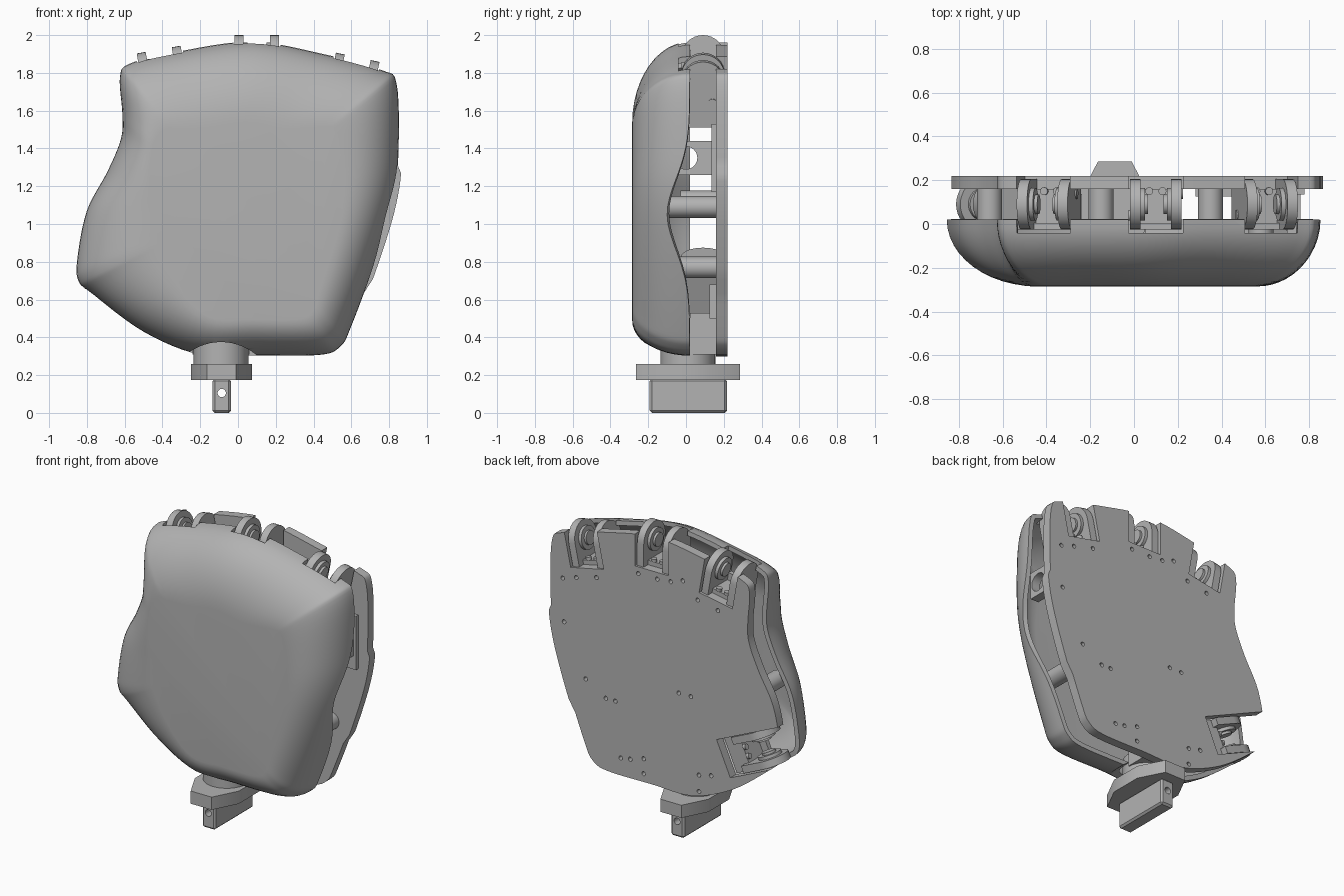
import bpy, bmesh
from math import sin, cos, asin, pi, exp, radians
from mathutils import Matrix, Vector

if "Cube" in bpy.data.objects:
    bpy.data.objects.remove(bpy.data.objects["Cube"])

grey = bpy.data.materials.new("plain_grey")
grey.use_nodes = True
grey.diffuse_color = (0.45, 0.45, 0.45, 1)
grey.node_tree.nodes["Principled BSDF"].inputs["Base Color"].default_value = (0.45, 0.45, 0.45, 1)
I = Matrix.Identity(4)


def add(name, bm, M=I, recalc=True):
    if recalc:
        bmesh.ops.recalc_face_normals(bm, faces=bm.faces)
    mesh = bpy.data.meshes.new(name)
    bm.to_mesh(mesh)
    bm.free()
    mesh.materials.append(grey)
    ob = bpy.data.objects.new(name, mesh)
    ob.matrix_world = M
    bpy.context.collection.objects.link(ob)
    return ob


def box(name, x, y, z, M=I, bevel=0):
    """Box from (low, high) pairs."""
    bm = bmesh.new()
    bmesh.ops.create_cube(bm, size=1)
    for v in bm.verts:
        for i, (lo, hi) in enumerate((x, y, z)):
            v.co[i] = hi if v.co[i] > 0 else lo
    if bevel:
        bmesh.ops.bevel(bm, geom=bm.edges[:], offset=bevel, segments=1, affect='EDGES')
    return add(name, bm, M)


def rod(name, a, b, r, M=I, sides=32):
    """Cylinder between two points."""
    a, b = Vector(a), Vector(b)
    bm = bmesh.new()
    T = Matrix.Translation((a + b) / 2) @ (b - a).to_track_quat('Z', 'Y').to_matrix().to_4x4()
    bmesh.ops.create_cone(bm, cap_ends=True, segments=sides, radius1=r, radius2=r,
                          depth=(b - a).length, matrix=T)
    return add(name, bm, M)


def prism(name, pts, axis, lo, hi, M=I):
    """Closed 2D outline extruded along one axis."""
    bm = bmesh.new()

    def vert(p, d):
        co = [p[0], p[1]]
        co.insert(axis, d)
        return bm.verts.new(co)
    face = bm.faces.new([vert(p, lo) for p in pts])
    ext = bmesh.ops.extrude_face_region(bm, geom=[face])
    for v in ext["geom"]:
        if isinstance(v, bmesh.types.BMVert):
            v.co[axis] = hi
    return add(name, bm, M)


def apply(ob, mod):
    bpy.context.view_layer.objects.active = ob
    bpy.ops.object.modifier_apply(modifier=mod.name)


def cut(ob, cutters):
    for c in cutters:
        c.hide_render = True
        m = ob.modifiers.new("cut", 'BOOLEAN')
        m.operation, m.solver, m.object = 'DIFFERENCE', 'EXACT', c
        apply(ob, m)
        bpy.data.objects.remove(c)


def spline(pts, n=6):
    """Closed Catmull-Rom curve."""
    out, k = [], len(pts)
    P = [Vector(p) for p in pts]
    for i in range(k):
        a, b, c, d = (P[(i + j) % k] for j in (-1, 0, 1, 2))
        for s in range(n):
            t = s / n
            out.append(0.5 * (2 * b + (c - a) * t + (2 * a - 5 * b + 4 * c - d) * t * t
                              + (3 * b - a - 3 * c + d) * t ** 3))
    return out


# Palm outline: x, z and how far the rounded front draws in
outline = spline([
    (-.625, 1.78, .4), (-.57, 1.85, .46), (-.33, 1.91, .5), (.07, 1.965, .5), (.45, 1.9, .5),
    (.76, 1.815, .42), (.84, 1.74, .38), (.85, 1.4, .34), (.825, 1.14, .32), (.74, .84, .3),
    (.6, .46, .28), (.54, .35, .26), (.43, .307, .24), (.1, .305, .24), (-.2, .308, .25),
    (-.5, .43, .36), (-.77, .63, .46), (-.845, .7, .48), (-.85, .82, .48), (-.8, 1.07, .44),
    (-.69, 1.28, .32), (-.62, 1.45, .26), (-.612, 1.58, .28)])

# Cover: rounded shell with a dipped rim on one side
bm = bmesh.new()
rings, steps = [], 12
for s in range(steps + 1):
    ring = []
    for x, z, f in outline:
        dip = .12 * exp(-((z - 1.05) / .27) ** 2) if x > 0.3 else 0
        a0 = asin(dip / .305)
        a = a0 + (pi / 2 - a0) * s / steps
        k = 1 - f * (1 - cos(a))
        ring.append(bm.verts.new((x * k, .02 - .305 * sin(a), 1.1 + (z - 1.1) * k)))
    rings.append(ring)
n = len(outline)
for r0, r1 in zip(rings, rings[1:]):
    for i in range(n):
        j = (i + 1) % n
        bm.faces.new((r0[i], r0[j], r1[j], r1[i]))
cap = bm.faces.new(rings[-1])
bmesh.ops.recalc_face_normals(bm, faces=bm.faces)
cap.normal_update()
if cap.normal.y > 0:
    bmesh.ops.reverse_faces(bm, faces=bm.faces[:])
cover = add("palm_cover", bm, recalc=False)
shell = cover.modifiers.new("shell", 'SOLIDIFY')
shell.thickness, shell.offset = .03, -1
apply(cover, shell)

# Back plate
edge = [(x + (.02 if x > .6 and .7 < z < 1.3 else 0), z) for x, z, f in outline]
plate = prism("back_plate", edge, 1, .16, .22)

# Joint mounts: pivot x, pivot z, lean
joints = {"right_finger": (-.4, 1.81, -10), "middle_finger": (.1, 1.885, 0),
          "left_finger": (.61, 1.77, 12), "thumb": (-.66, .72, -66)}
plate_cuts, cover_cuts = [], []
for name, (px, pz, lean) in joints.items():
    M = Matrix.Translation((px, .09, pz)) @ Matrix.Rotation(radians(lean), 4, 'Y')
    reach = .25 if name == "thumb" else .15
    plate_cuts.append(box("notch", (-.125, .125), (.03, .2), (-reach, .5), M))
    if name != "thumb":
        cover_cuts.append(box("rim_notch", (-.125, .125), (-.13, .2), (-.15, .5), M))
    arch = [(-.115, -.15)] + [(-.115 * cos(i * pi / 16), .115 * sin(i * pi / 16))
                              for i in range(17)] + [(.115, -.15)]
    for side in (-1, 1):
        lo, hi = sorted((side * .07, side * .118))
        prism(name + "_cheek", arch, 0, lo, hi, M)
        rod(name + "_bearing", (side * .05, 0, 0), (side * .075, 0, 0), .075, M)
        rod(name + "_pin", (side * .035, 0, 0), (side * .055, 0, 0), .045, M)
        rod(name + "_screw", (side * .118, side * .05, -.11), (side * .124, side * .05, -.11), .025, M, 16)
        rod(name + "_base_screw", (side * .03, .06, -.12), (side * .03, .06, -.1), .018, M, 16)
    box(name + "_base", (-.118, .118), (-.1, .07), (-.24, -.12), M)
    box(name + "_ledge", (-.07, .07), (-.115, -.085), (-.13, -.07), M)

# Screw holes in the back plate
for x, z in [(.75, 1.22), (.59, .88), (.44, .79), (.37, .79), (-.1, .97), (-.19, .97),
             (.33, .42), (.26, .43), (.16, .46), (.16, .36), (-.25, .46), (-.34, .48),
             (-.25, .35), (.76, 1.51), (.66, 1.54), (.51, 1.58), (.2, 1.69), (.06, 1.69),
             (-.04, 1.7), (-.13, 1.73), (-.24, 1.63), (-.39, 1.6)]:
    plate_cuts.append(rod("hole", (x, .19, z), (x, .3, z), .014, sides=12))
cut(plate, plate_cuts)
cover_cuts.append(rod("wrist_arch", (-.09, -.5, .085), (-.09, .1, .085), .29, sides=64))
cut(cover, cover_cuts)

# Standoffs between cover and plate
for x, z in [(.35, .77), (.58, .77), (-.15, 1.09), (-.66, 1.12)]:
    rod("standoff", (x, -.1 if x > -.5 else -.03, z), (x, .165, z), .057)

# Side bracket with round hole
bracket = box("side_bracket", (.7, .76), (-.07, .165), (1.26, 1.44))
cut(bracket, [rod("bore", (.6, 0, 1.35), (.9, 0, 1.35), .06)])
box("bracket_strip", (.7, .78), (.135, .165), (1.17, 1.53))
box("lower_bracket", (.28, .46), (.125, .165), (.5, .68))

# Wrist: support, neck, flange and slotted blade
box("wrist_support", (-.24, .06), (.02, .165), (.31, .53))
rod("wrist_neck", (-.09, .01, .25), (-.09, .01, .4), .145, sides=48)
prism("wrist_flange", [(-.165, -.265), (-.01, -.265), (.075, -.1), (.075, .12), (-.01, .285),
                       (-.165, .285), (-.25, .12), (-.25, -.1)], 2, .175, .26)
blade = box("wrist_blade", (-.135, -.037), (-.192, .217), (0, .18), bevel=.012)
cut(blade, [rod("bore", (-.086, -.4, .105), (-.086, .4, .105), .022, sides=20)])

# Smooth curved faces, keep hard edges
bpy.ops.object.select_all(action='DESELECT')
for ob in bpy.context.collection.objects:
    if ob.type == 'MESH':
        ob.select_set(True)
        bpy.context.view_layer.objects.active = ob
bpy.ops.object.shade_smooth_by_angle(angle=radians(35))
